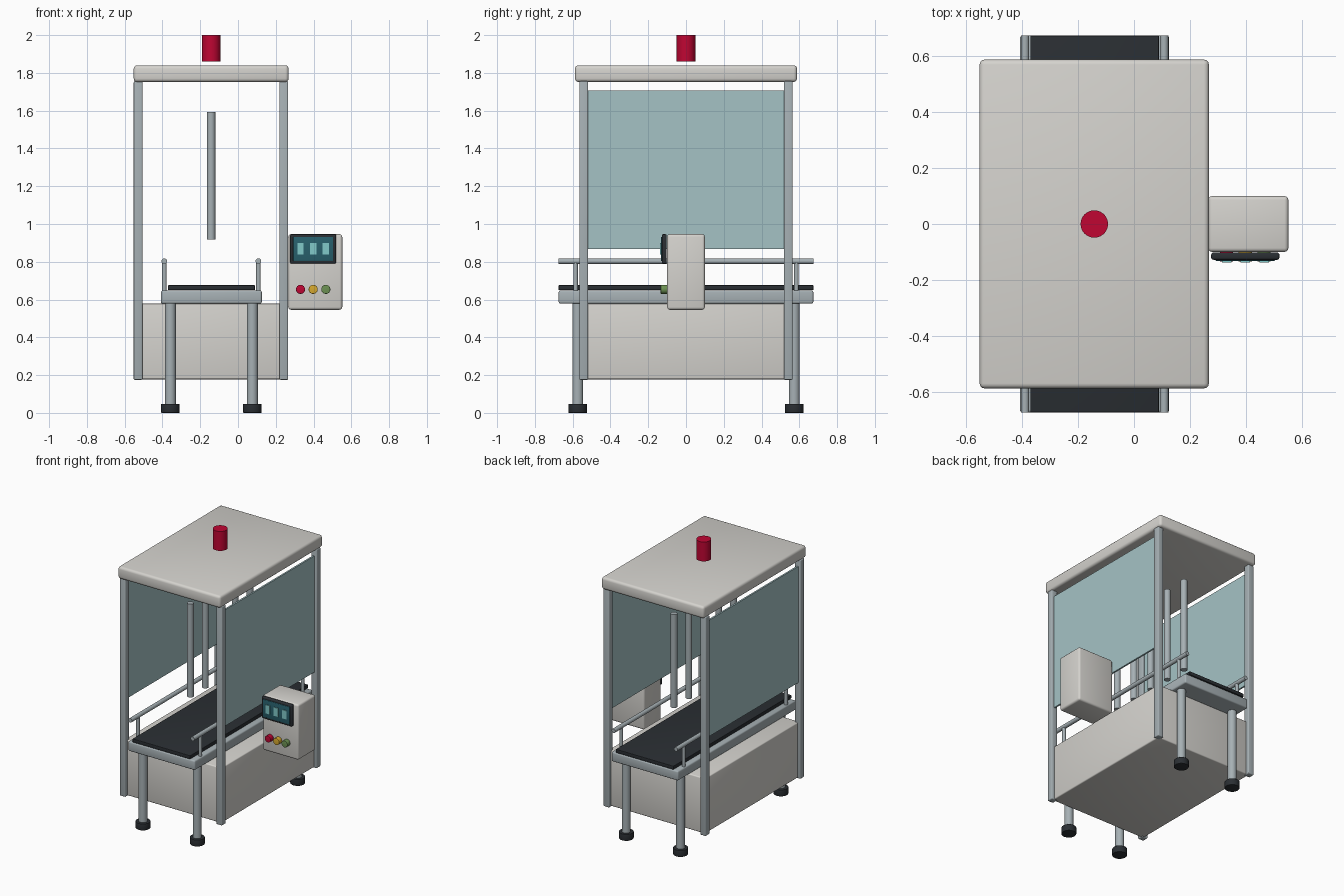
import bpy, math

if "Cube" in bpy.data.objects:
    bpy.data.objects.remove(bpy.data.objects["Cube"])


def material(name, r, g, b):
    m = bpy.data.materials.new(name)
    m.diffuse_color = [(c / 255) ** 2.2 for c in (r, g, b)] + [1]
    m.use_nodes = True
    m.node_tree.nodes["Principled BSDF"].inputs["Base Color"].default_value = m.diffuse_color
    return m


CREAM = material("cream", 212, 210, 205)
METAL = material("metal", 165, 175, 179)
DARK = material("dark", 46, 50, 54)
GLASS = material("glass", 163, 193, 196)
RED = material("red", 190, 14, 54)
YELLOW = material("yellow", 214, 168, 50)
GREEN = material("green", 108, 144, 84)
TEAL = material("teal", 44, 96, 108)
CELL = material("cell", 128, 200, 200)


def finish(name, mat, bevel):
    ob = bpy.context.object
    ob.name = name
    ob.data.materials.append(mat)
    if bevel:
        mod = ob.modifiers.new("bevel", 'BEVEL')
        mod.width, mod.segments = bevel, 3
        mod.limit_method = 'ANGLE'
        bpy.ops.object.modifier_apply(modifier="bevel")
    bpy.ops.object.shade_smooth_by_angle(angle=math.radians(35))
    return ob


def box(name, x, y, z, mat, bevel=0.0):
    """Box from (min, max) pairs."""
    bpy.ops.mesh.primitive_cube_add(size=1, location=[(a + b) / 2 for a, b in (x, y, z)])
    bpy.context.object.scale = [b - a for a, b in (x, y, z)]
    bpy.ops.object.transform_apply(location=False, rotation=False, scale=True)
    return finish(name, mat, bevel)


def rod(name, loc, r, length, mat, axis='Z', bevel=0.0):
    """Cylinder centred on loc along Z or Y."""
    rot = (math.pi / 2, 0, 0) if axis == 'Y' else (0, 0, 0)
    bpy.ops.mesh.primitive_cylinder_add(vertices=32, radius=r, depth=length,
                                        location=loc, rotation=rot)
    return finish(name, mat, bevel)


# Cabinet: base, roof, beacon
box("base_cabinet", (-0.53, 0.245), (-0.54, 0.54), (0.178, 0.578), CREAM, 0.008)
box("roof", (-0.552, 0.268), (-0.588, 0.588), (1.752, 1.84), CREAM, 0.018)
rod("beacon", (-0.142, 0, 1.93), 0.049, 0.14, RED)

# Corner posts and side glass
for x in (-0.529, 0.243):
    for y in (-0.541, 0.541):
        box("corner_post", (x - 0.023, x + 0.023), (y - 0.023, y + 0.023),
            (0.175, 1.756), METAL, 0.006)
    box("side_glass", (x - 0.006, x + 0.006), (-0.522, 0.522), (0.868, 1.708), GLASS)

# Conveyor bed and belt
CX = -0.141
box("conveyor_frame", (CX - 0.267, CX + 0.267), (-0.674, 0.674), (0.578, 0.648), METAL, 0.01)
box("conveyor_belt", (CX - 0.23, CX + 0.23), (-0.674, 0.674), (0.65, 0.676), DARK, 0.003)

# Legs, feet and guide rails
for s in (-1, 1):
    for y in (-0.573, 0.573):
        rod("leg", (CX + s * 0.217, y, 0.31), 0.029, 0.54, METAL)
        rod("foot", (CX + s * 0.217, y, 0.024), 0.049, 0.048, DARK, bevel=0.003)
        rod("rail_support", (CX + s * 0.249, y * 1.02, 0.722), 0.012, 0.16, METAL)
    rod("guide_rail", (CX + s * 0.249, 0, 0.803), 0.015, 1.348, METAL, 'Y')

# Row of hanging nozzles
for i in range(-2, 3):
    rod("nozzle", (CX - 0.001, i * 0.17, 1.255), 0.022, 0.674, METAL)

# Control box with display and buttons
box("control_box", (0.266, 0.552), (-0.1, 0.1), (0.546, 0.946), CREAM, 0.014)
box("display_bezel", (0.276, 0.52), (-0.128, -0.102), (0.79, 0.946), DARK, 0.008)
box("display_screen", (0.292, 0.504), (-0.132, -0.124), (0.804, 0.932), TEAL, 0.002)
for dx, mat in ((-0.067, RED), (0, YELLOW), (0.067, GREEN)):
    x = 0.398 + dx
    box("display_cell", (x - 0.017, x + 0.017), (-0.137, -0.129), (0.838, 0.9), CELL)
    rod("button", (x, -0.117, 0.654), 0.024, 0.034, mat, 'Y', 0.002)
